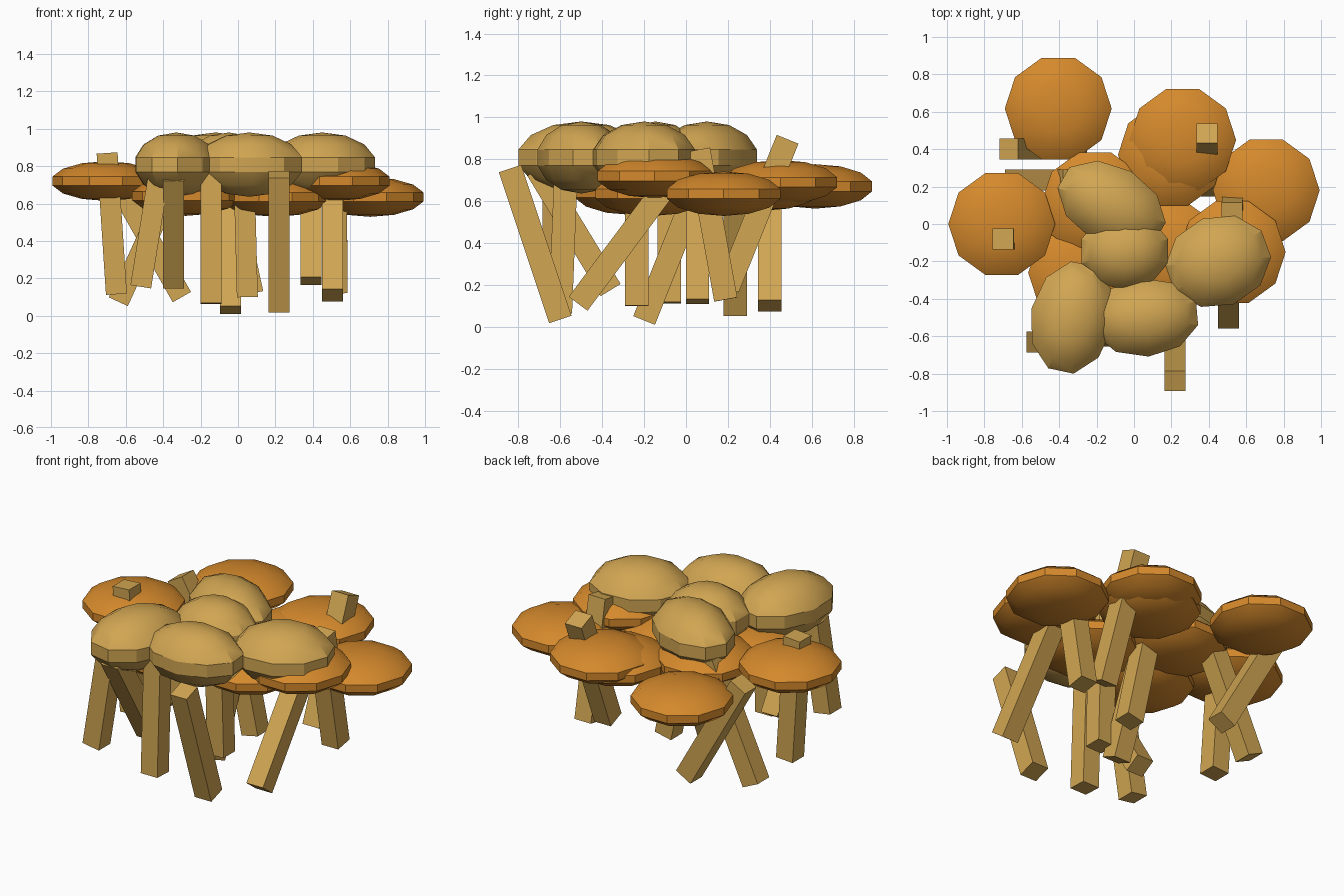
import bpy
from math import radians
from mathutils import Vector

cube = bpy.data.objects.get("Cube")
if cube:
    bpy.data.objects.remove(cube)


def make_material(name, rgb):
    mat = bpy.data.materials.new(name)
    mat.use_nodes = True
    color = (*rgb, 1)
    mat.diffuse_color = color
    mat.node_tree.nodes["Principled BSDF"].inputs["Base Color"].default_value = color
    return mat


ORANGE = make_material("orange cap", (0.66, 0.25, 0.025))
TAN = make_material("tan wood", (0.64, 0.38, 0.085))


def finish(name, mat):
    ob = bpy.context.object
    ob.name = name
    ob.data.materials.append(mat)
    return ob


def cap(name, center, size, mat, turn):
    """Flattened low-poly ball whose middle ring forms a narrow rim."""
    bpy.ops.mesh.primitive_uv_sphere_add(segments=10, ring_count=7, radius=1,
                                         location=center,
                                         rotation=(0, 0, radians(turn)))
    ob = finish(name, mat)
    ob.scale = size
    bpy.ops.object.transform_apply(location=False, rotation=False, scale=True)
    bpy.ops.object.shade_smooth_by_angle(angle=radians(30))


def post(name, foot, head, width=0.112):
    """Square post between two end points."""
    foot, head = Vector(foot), Vector(head)
    axis = head - foot
    bpy.ops.mesh.primitive_cube_add(size=1, location=(foot + head) / 2)
    ob = finish(name, TAN)
    ob.rotation_mode = 'QUATERNION'
    ob.rotation_quaternion = Vector((0, 0, 1)).rotation_difference(axis)
    ob.scale = (width, width, axis.length)


# Broad lower caps
lower_caps = {
    "back_right": (-0.405, 0.617, 0.67),
    "right": (-0.707, 0, 0.72),
    "left": (0.707, 0.18, 0.635),
    "front_left": (0.525, -0.15, 0.72),
    "back_left": (0.26, 0.45, 0.69),
    "inner_back_left": (0.2, 0.37, 0.66),
    "inner_back": (-0.21, 0.11, 0.68),
    "inner_right": (-0.28, -0.26, 0.64),
    "inner_middle": (0.2, -0.16, 0.635),
}
for name, center in lower_caps.items():
    cap("lower_cap_" + name, center, (0.293, 0.293, 0.106), ORANGE, 18)

# Plump upper caps: x, y, length, width, turn
upper_caps = {
    "front_right": (-0.33, -0.5, 0.315, 0.23, 78),
    "front": (0.06, -0.5, 0.3, 0.215, 5),
    "left": (0.45, -0.2, 0.295, 0.25, 20),
    "middle": (-0.05, -0.145, 0.25, 0.215, 0),
    "back": (-0.12, 0.1, 0.32, 0.215, -30),
}
for name, (x, y, length, width, turn) in upper_caps.items():
    cap("upper_cap_" + name, (x, y, 0.808), (length, width, 0.172), TAN, turn)

# Leaning posts: foot, head
posts = {
    "front": ((0.22, -0.60, 0.035), (0.22, -0.84, 0.755)),
    "front_left": ((0.505, -0.515, 0.11), (0.505, -0.06, 0.72)),
    "left": ((0.53, 0.19, 0.13), (0.525, 0.06, 0.845)),
    "back_left": ((0.39, 0.2, 0.185), (0.39, 0.485, 0.895)),
    "back_right": ((-0.30, 0.4, 0.1), (-0.67, 0.4, 0.75)),
    "back_right_crossing": ((-0.64, 0.235, 0.075), (-0.33, 0.235, 0.75)),
    "right": ((-0.65, -0.08, 0.115), (-0.70, -0.08, 0.87)),
    "front_right": ((-0.52, -0.63, 0.155), (-0.40, -0.63, 0.9)),
    "inner_front_right": ((-0.345, -0.36, 0.175), (-0.345, -0.71, 0.75)),
    "inner_right": ((-0.145, -0.6, 0.065), (-0.145, -0.57, 0.82)),
    "middle": ((-0.04, -0.2, 0.03), (-0.04, 0.08, 0.73)),
    "inner_left": ((0.08, 0.055, 0.12), (-0.08, 0.055, 0.86)),
    "inner_front": ((0.05, -0.235, 0.1), (0.03, -0.235, 0.86)),
}
for name, (foot, head) in posts.items():
    post("post_" + name, foot, head)
